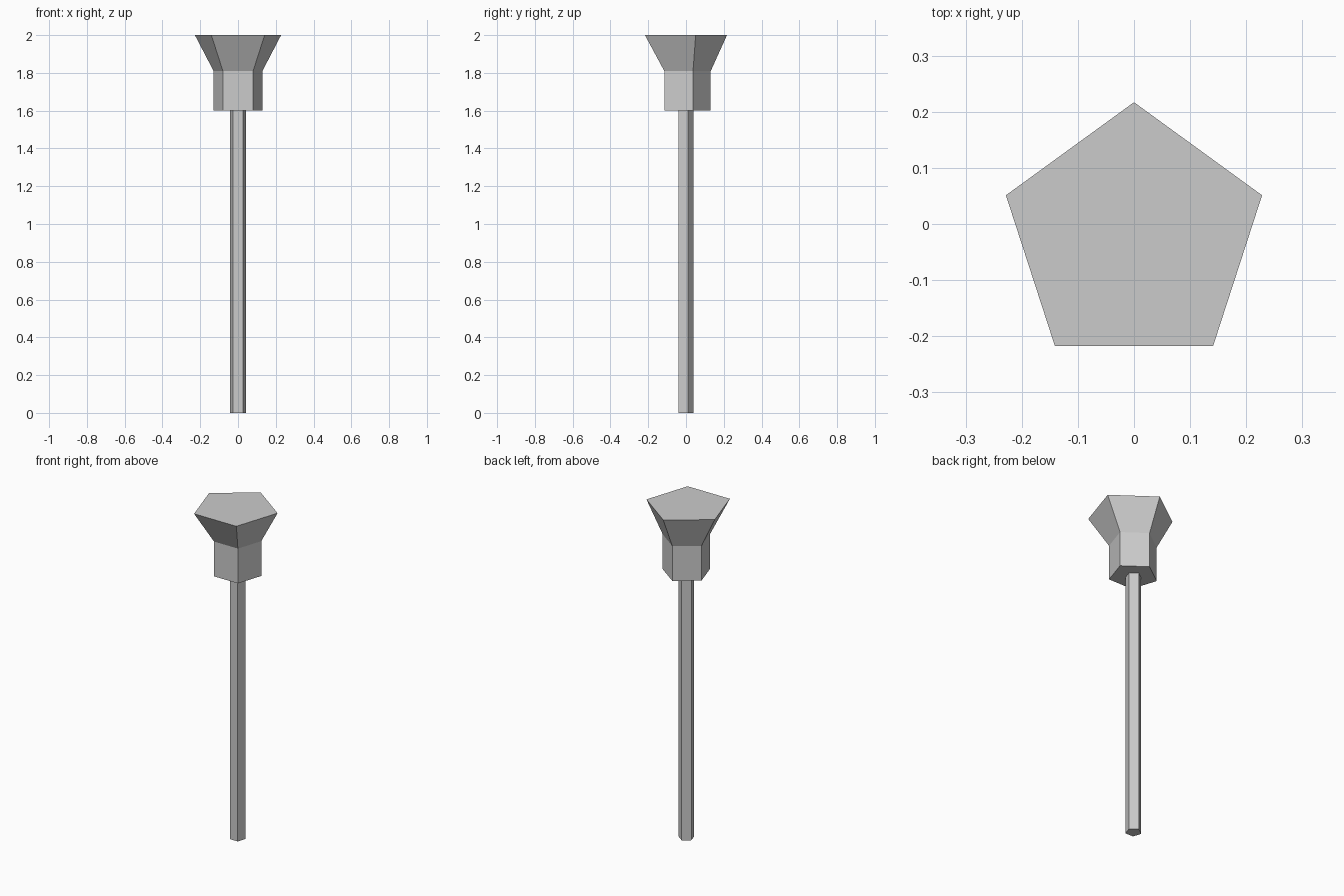
import bpy, bmesh
from math import sin, cos, tau

if "Cube" in bpy.data.objects:
    bpy.data.objects.remove(bpy.data.objects["Cube"])

SIDES = 5


def lofted_prism(name, rings):
    """Pentagonal solid through (z, radius, y offset) rings, one corner facing +y."""
    bm = bmesh.new()
    loops = []
    for z, r, oy in rings:
        loops.append([bm.verts.new((-r * sin(tau * i / SIDES),
                                    oy + r * cos(tau * i / SIDES), z))
                      for i in range(SIDES)])
    for a, b in zip(loops, loops[1:]):
        for i in range(SIDES):
            j = (i + 1) % SIDES
            bm.faces.new((a[i], a[j], b[j], b[i]))
    bm.faces.new(loops[0][::-1])
    bm.faces.new(loops[-1])
    bmesh.ops.recalc_face_normals(bm, faces=bm.faces)
    mesh = bpy.data.meshes.new(name)
    bm.to_mesh(mesh)
    bm.free()
    obj = bpy.data.objects.new(name, mesh)
    bpy.context.collection.objects.link(obj)
    return obj


# Thin shaft
lofted_prism("shaft", [(0, 0.045, -0.004), (1.6, 0.045, -0.004)])

# Straight collar that flares out into the flat head
lofted_prism("flared_head", [(1.6, 0.136, -0.005),
                             (1.81, 0.136, -0.005),
                             (2.0, 0.24, -0.023)])
